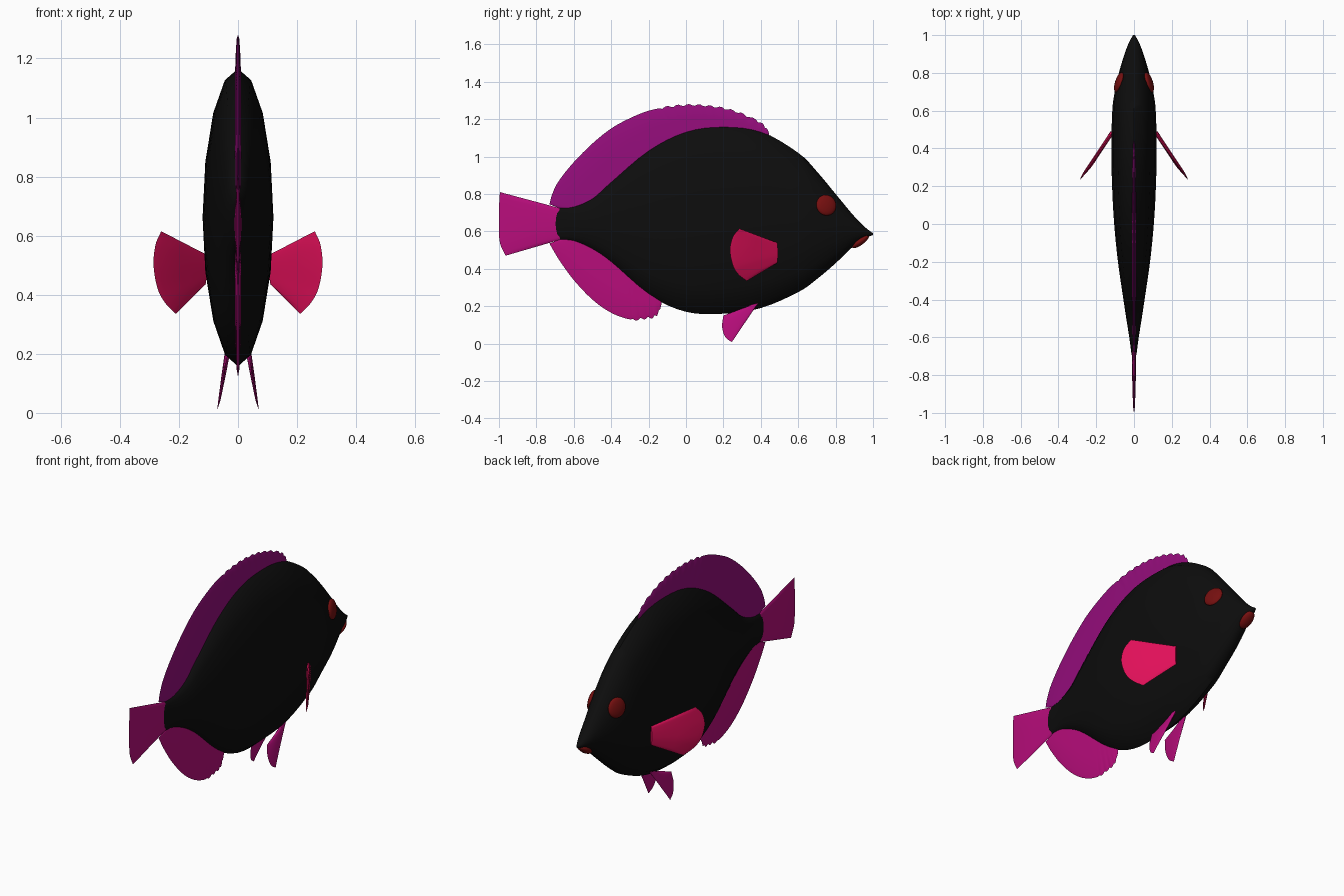
import bpy, bmesh
from math import sin, cos, pi, radians
from mathutils import Vector, Euler

if "Cube" in bpy.data.objects:
    bpy.data.objects.remove(bpy.data.objects["Cube"])


def material(name, r, g, b):
    mat = bpy.data.materials.new(name)
    mat.use_nodes = True
    mat.diffuse_color = (r, g, b, 1)
    mat.node_tree.nodes["Principled BSDF"].inputs["Base Color"].default_value = (r, g, b, 1)
    return mat


BLACK = material("black_skin", .004, .004, .004)
PURPLE = material("purple_fin", .3, .004, .2)
MAGENTA = material("magenta_fin", .48, .004, .2)
CRIMSON = material("crimson_fin", .75, .005, .1)
RED = material("dark_red", .18, .005, .005)


def finish(name, bm, mat):
    bmesh.ops.remove_doubles(bm, verts=bm.verts, dist=1e-5)
    bmesh.ops.recalc_face_normals(bm, faces=bm.faces)
    mesh = bpy.data.meshes.new(name)
    bm.to_mesh(mesh)
    bm.free()
    mesh.materials.append(mat)
    mesh.shade_smooth()
    mesh.set_sharp_from_angle(angle=radians(50))
    obj = bpy.data.objects.new(name, mesh)
    bpy.context.collection.objects.link(obj)
    return obj


def spline(points, count):
    """Smooth curve through the points, sampled evenly by parameter."""
    pts = [Vector(p) for p in points]
    pts = [pts[0] * 2 - pts[1]] + pts + [pts[-1] * 2 - pts[-2]]
    out = []
    for k in range(count + 1):
        x = k / count * (len(pts) - 3)
        i = min(int(x), len(pts) - 4)
        t = x - i
        a, b, c, d = pts[i:i + 4]
        out.append(b + (c - a) * (t / 2) + (a * 2 - b * 5 + c * 4 - d) * (t * t / 2)
                   + (b * 3 - a - c * 3 + d) * (t ** 3 / 2))
    return out


def skin_rings(rings):
    """Bridge a row of closed rings."""
    bm = bmesh.new()
    rows = [[bm.verts.new(p) for p in ring] for ring in rings]
    size = len(rows[0])
    for a, b in zip(rows, rows[1:]):
        for j in range(size):
            k = (j + 1) % size
            bm.faces.new((a[j], a[k], b[k], b[j]))
    return bm, rows


# Body stations: y, top, bottom, half width
stations = spline([
    (-.715, .665, .615, .004), (-.69, .72, .56, .013), (-.6, .735, .545, .025),
    (-.5, .78, .5, .041), (-.4, .87, .43, .056), (-.2, 1.04, .26, .085),
    (0, 1.14, .17, .105), (.2, 1.165, .16, .116), (.4, 1.135, .19, .12),
    (.6, 1.02, .275, .115), (.7, .92, .345, .102), (.8, .8, .43, .08),
    (.9, .68, .525, .05), (.96, .62, .565, .027), (1, .59, .58, .005)], 56)


def body_at(y):
    for a, b in zip(stations, stations[1:]):
        if a[0] <= y <= b[0]:
            return a.lerp(b, (y - a[0]) / (b[0] - a[0]))


SIDES = 16
rings = []
for y, top, bottom, wide in stations:
    mid, tall = (top + bottom) / 2, (top - bottom) / 2
    rings.append([(wide * sin(2 * pi * j / SIDES), y, mid + tall * cos(2 * pi * j / SIDES))
                  for j in range(SIDES)])
bm, rows = skin_rings(rings)
bm.faces.new(rows[0])
bm.faces.new(rows[-1])
finish("body", bm, BLACK)


def fin(name, root, edge, normal, thick, mat):
    """Blade between a root line and an outer edge, thinning outward."""
    normal = Vector(normal).normalized()
    section = [(0, 1), (.5, .8), (.9, .45), (1, 0), (.9, -.45), (.5, -.8), (0, -1)]
    last = len(root) - 1
    rings = []
    for i, (a, b) in enumerate(zip(root, edge)):
        taper = thick * max(0, sin(pi * i / last)) ** .3 if 0 < i < last else 0
        rings.append([a.lerp(b, s) + normal * (w * taper) for s, w in section])
    finish(name, skin_rings(rings)[0], mat)


def straight(a, b, count):
    return [Vector(a).lerp(Vector(b), i / count) for i in range(count + 1)]


# Long fins follow the body line; their front part is scalloped
def long_fin(name, outline, start, end, side, scallop, waves, mat):
    count = 96
    edge = spline([(0, y, z) for y, z in outline], count)
    root = []
    for i in range(count + 1):
        t = i / count
        y = start + (end - start) * t
        root.append(Vector((0, y, body_at(y)[1 if side > 0 else 2] - side * .03)))
        if t < scallop:
            edge[i].z += side * .014 * (abs(sin(pi * waves * t / scallop)) - .6)
    fin(name, root, edge, (1, 0, 0), .011, mat)


long_fin("dorsal_fin", [(.445, 1.13), (.4, 1.18), (.3, 1.228), (.2, 1.258), (.1, 1.272),
                        (0, 1.275), (-.1, 1.265), (-.2, 1.245), (-.3, 1.205), (-.4, 1.15),
                        (-.5, 1.07), (-.6, .97), (-.68, .87), (-.715, .8), (-.73, .745)],
         .44, -.62, 1, .45, 11, PURPLE)
long_fin("anal_fin", [(-.13, .21), (-.16, .15), (-.22, .135), (-.3, .13), (-.4, .165),
                      (-.5, .235), (-.6, .34), (-.68, .45), (-.73, .535)],
         -.13, -.62, -1, .36, 5, MAGENTA)

# Tail fin
tail_edge = spline([(0, -.995, .81), (0, -1, .72), (0, -1, .63), (0, -.995, .54), (0, -.965, .47)], 24)
fin("tail_fin", straight((0, -.64, .715), (0, -.64, .565), 24), tail_edge, (1, 0, 0), .012, MAGENTA)

# Paired parts
for side, label in ((1, "left"), (-1, "right")):
    def flip(points):
        return [Vector((p[0] * side, p[1], p[2])) for p in points]

    fin(label + "_pectoral_fin",
        flip(straight((.115, .485, .54), (.115, .485, .43), 24)),
        flip(spline([(.26, .285, .615), (.279, .25, .57), (.286, .235, .5), (.272, .25, .42),
                     (.245, .28, .37), (.21, .325, .335)], 24)),
        (.245 * side, .165, 0), .011, CRIMSON)

    fin(label + "_pelvic_fin",
        flip(straight((.035, .345, .205), (.035, .385, .215), 16)),
        flip(spline([(.045, .2, .15), (.055, .193, .09), (.064, .21, .035), (.07, .245, .008)], 16)),
        (side, 0, .2), .009, MAGENTA)

    bm = bmesh.new()
    bmesh.ops.create_uvsphere(bm, u_segments=20, v_segments=12, radius=1)
    bmesh.ops.scale(bm, vec=(.018, .056, .056), verts=bm.verts)
    eye = finish(label + "_eye", bm, RED)
    eye.location = (.08 * side, .75, .74)
    eye.rotation_euler = (0, radians(-10) * side, radians(18) * side)

# Mouth
bm = bmesh.new()
bmesh.ops.create_uvsphere(bm, u_segments=20, v_segments=12, radius=1)
bmesh.ops.scale(bm, vec=(.034, .056, .02), verts=bm.verts)
mouth = finish("mouth", bm, RED)
mouth.location = (0, .932, .547)
mouth.rotation_euler = Euler((radians(36), 0, 0))
